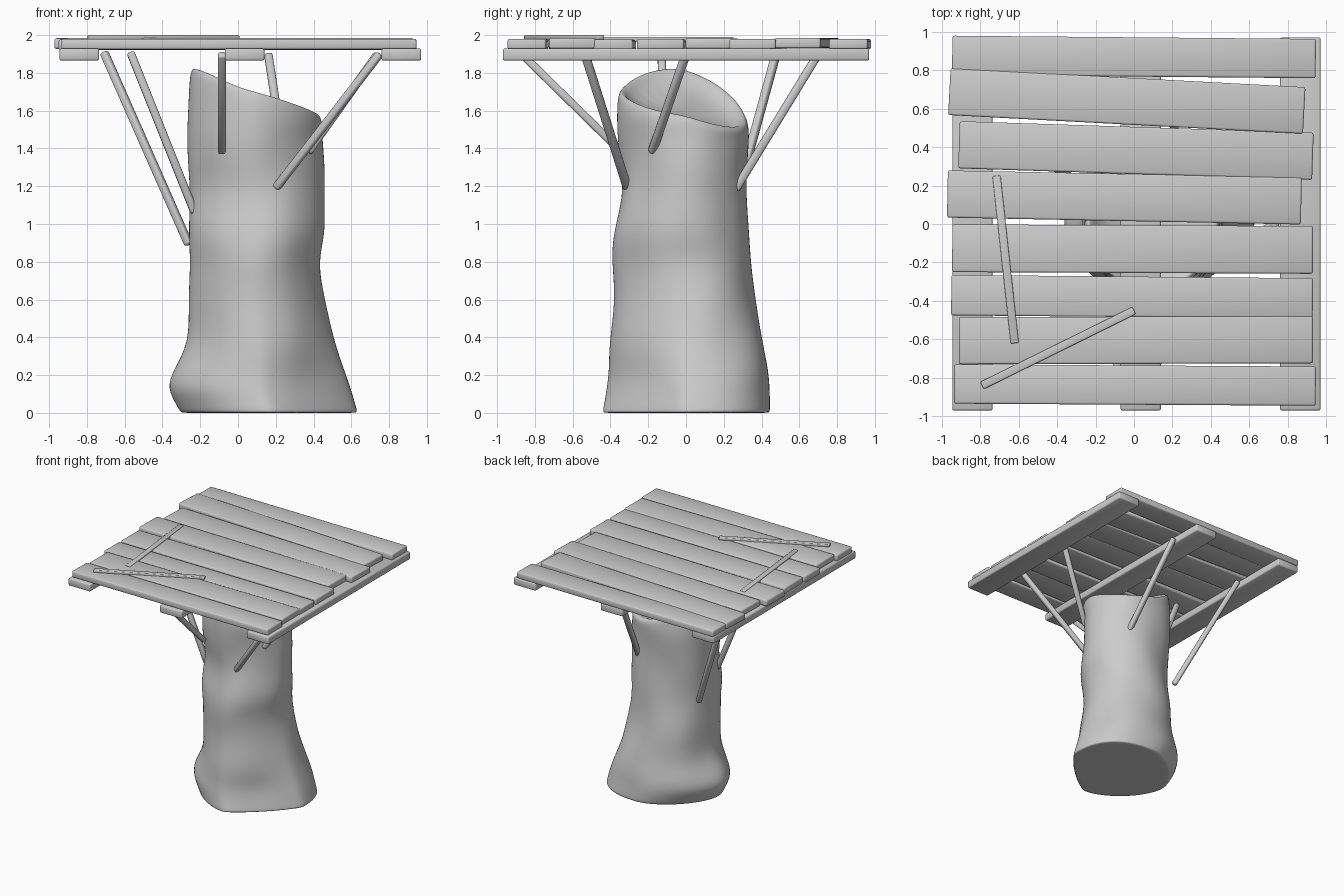
import bpy, bmesh, math
from mathutils import Vector, Matrix, noise

old = bpy.data.objects.get("Cube")
if old:
    bpy.data.objects.remove(old, do_unlink=True)

grey = bpy.data.materials.new("plain_grey")
grey.use_nodes = True
colour = (0.6, 0.6, 0.6, 1)
grey.diffuse_color = colour
grey.node_tree.nodes["Principled BSDF"].inputs["Base Color"].default_value = colour


def finish(bm, name, angle):
    """Turn a bmesh into a shaded object."""
    mesh = bpy.data.meshes.new(name)
    bm.to_mesh(mesh)
    bm.free()
    obj = bpy.data.objects.new(name, mesh)
    bpy.context.collection.objects.link(obj)
    mesh.materials.append(grey)
    bpy.ops.object.select_all(action="DESELECT")
    bpy.context.view_layer.objects.active = obj
    obj.select_set(True)
    bpy.ops.object.shade_smooth_by_angle(angle=math.radians(angle))
    return obj


def timber(name, start, end, width, height, round_edge=0.01):
    """A soft-edged wooden bar running from start to end."""
    start, end = Vector(start), Vector(end)
    along = (end - start).normalized()
    side = Vector((0, 0, 1)).cross(along).normalized()
    up = along.cross(side)
    turn = Matrix((along, side, up)).transposed().to_4x4()
    size = Matrix.Diagonal(((end - start).length, width, height, 1))
    bm = bmesh.new()
    bmesh.ops.create_cube(bm, size=1,
                          matrix=Matrix.Translation((start + end) / 2) @ turn @ size)
    bmesh.ops.bevel(bm, geom=bm.edges[:], offset=round_edge, segments=2,
                    profile=0.5, affect="EDGES")
    return finish(bm, name, 50)


# Trunk: height, then x and y limits of each ring
rings = [
    (0, -.31, .64, -.45, .45), (.05, -.335, .625, -.44, .45),
    (.13, -.375, .6, -.43, .447), (.22, -.35, .57, -.415, .44),
    (.37, -.27, .53, -.41, .41), (.6, -.255, .45, -.365, .37),
    (.8, -.255, .43, -.385, .345), (.95, -.26, .465, -.4, .33),
    (1.15, -.265, .46, -.34, .315), (1.3, -.265, .46, -.345, .32),
    (1.45, -.27, .455, -.365, .33),
]
# Roundness of each quadrant at the foot and higher up (larger is more cut off)
foot_round = {(1, 1): .82, (-1, 1): 1.25, (-1, -1): 1.2, (1, -1): 1.65}
body_round = {(1, 1): .95, (-1, 1): .82, (-1, -1): 1.1, (1, -1): 1.1}
SIDES = 24


def ring_point(limits, angle, z):
    """Point on an uneven oval."""
    x0, x1, y0, y1 = limits
    c, s = math.cos(angle), math.sin(angle)
    quadrant = (1 if c >= 0 else -1, 1 if s >= 0 else -1)
    t = min(1, z / 0.6)
    power = foot_round[quadrant] * (1 - t) + body_round[quadrant] * t
    px = math.copysign(abs(c) ** power, c)
    py = math.copysign(abs(s) ** power, s)
    return (x0 + x1) / 2 + px * (x1 - x0) / 2, (y0 + y1) / 2 + py * (y1 - y0) / 2


def rim_height(x, y):
    """Slanted, broken top of the trunk."""
    return 1.7 - (0.28 if x > 0 else 0.55) * x - 0.1 * y - 0.3 * max(0, y)


bm = bmesh.new()
loops = []
for z, *limits in rings:
    loop = []
    for i in range(SIDES):
        x, y = ring_point(limits, math.tau * i / SIDES, z)
        bump = noise.noise(Vector((x * 4, y * 4, z * 4))) * 0.03 * min(1, z * 3)
        out = Vector((x - 0.1, y, 0)).normalized() * bump
        loop.append(bm.verts.new((x + out.x, y + out.y, z)))
    loops.append(loop)

# Flat underside, slightly inset to keep the lower edge crisp
foot_centre = Vector((.16, 0, 0))
loops.insert(0, [bm.verts.new(v.co.lerp(foot_centre, 0.04)) for v in loops[0]])

# Upper wall, rim and dished top
for share, inset, dip in ((.5, 0, 0), (.85, .005, 0), (1, .02, 0),
                          (1, .05, .02), (1, .12, .09)):
    limits = (-.265 + inset, .45 - inset, -.37 + inset, .335 - inset)
    loop = []
    for i in range(SIDES):
        x, y = ring_point(limits, math.tau * i / SIDES, 1.5)
        z = 1.45 + (rim_height(x, y) - 1.45) * share - dip
        loop.append(bm.verts.new((x, y, z)))
    loops.append(loop)

for low, high in zip(loops, loops[1:]):
    for i in range(SIDES):
        j = (i + 1) % SIDES
        bm.faces.new((low[i], low[j], high[j], high[i]))
bm.faces.new(loops[0][::-1])
bm.faces.new(loops[-1])
trunk = finish(bm, "trunk", 180)
bark = trunk.modifiers.new("smooth_bark", "SUBSURF")
bark.levels = bark.render_levels = 2

# Three cross beams under the deck
for name, x in (("right", -.84), ("middle", .035), ("left", .865)):
    timber(name + "_beam", (x, -.97, 1.897), (x, .97, 1.897), 0.21, 0.064)

# Deck boards: x and y of each end, width, lift
boards = [
    (-.945, .877, .945, .86, .204, 0), (-.96, .688, .885, .59, .243, .006),
    (-.91, .412, .93, .352, .245, 0), (-.97, .156, .87, .12, .245, .003),
    (-.945, -.126, .93, -.135, .248, 0), (-.95, -.37, .93, -.387, .21, -.003),
    (-.91, -.607, .93, -.602, .245, .004), (-.935, -.832, .945, -.843, .204, 0),
]
for n, (xa, ya, xb, yb, width, lift) in enumerate(boards):
    z = 1.952 + lift
    timber(f"deck_board_{n + 1}", (xa, ya, z), (xb, yb, z), width, 0.055)

# Two loose sticks lying on the deck
timber("loose_stick_side", (-.715, .25, 1.978), (-.62, -.62, 1.978), .042, .024, .006)
timber("loose_stick_front", (-.79, -.84, 1.988), (0, -.45, 1.988), .042, .024, .006)

# Slanted struts from the trunk up to the deck
struts = {
    "front": ((-.085, -.34, 1.38), (-.085, -.87, 1.9)),
    "front_left": ((.2, -.31, 1.19), (.75, -.535, 1.9)),
    "left": ((.37, -.18, 1.38), (.74, 0, 1.9)),
    "back": ((.27, .26, 1.18), (.16, .7, 1.9)),
    "back_right": ((-.26, .2, .89), (-.71, .48, 1.91)),
    "right": ((-.23, -.1, 1.06), (-.57, -.13, 1.91)),
}
for name, (foot, head) in struts.items():
    timber(name + "_strut", foot, head, 0.042, 0.042, 0.012)
